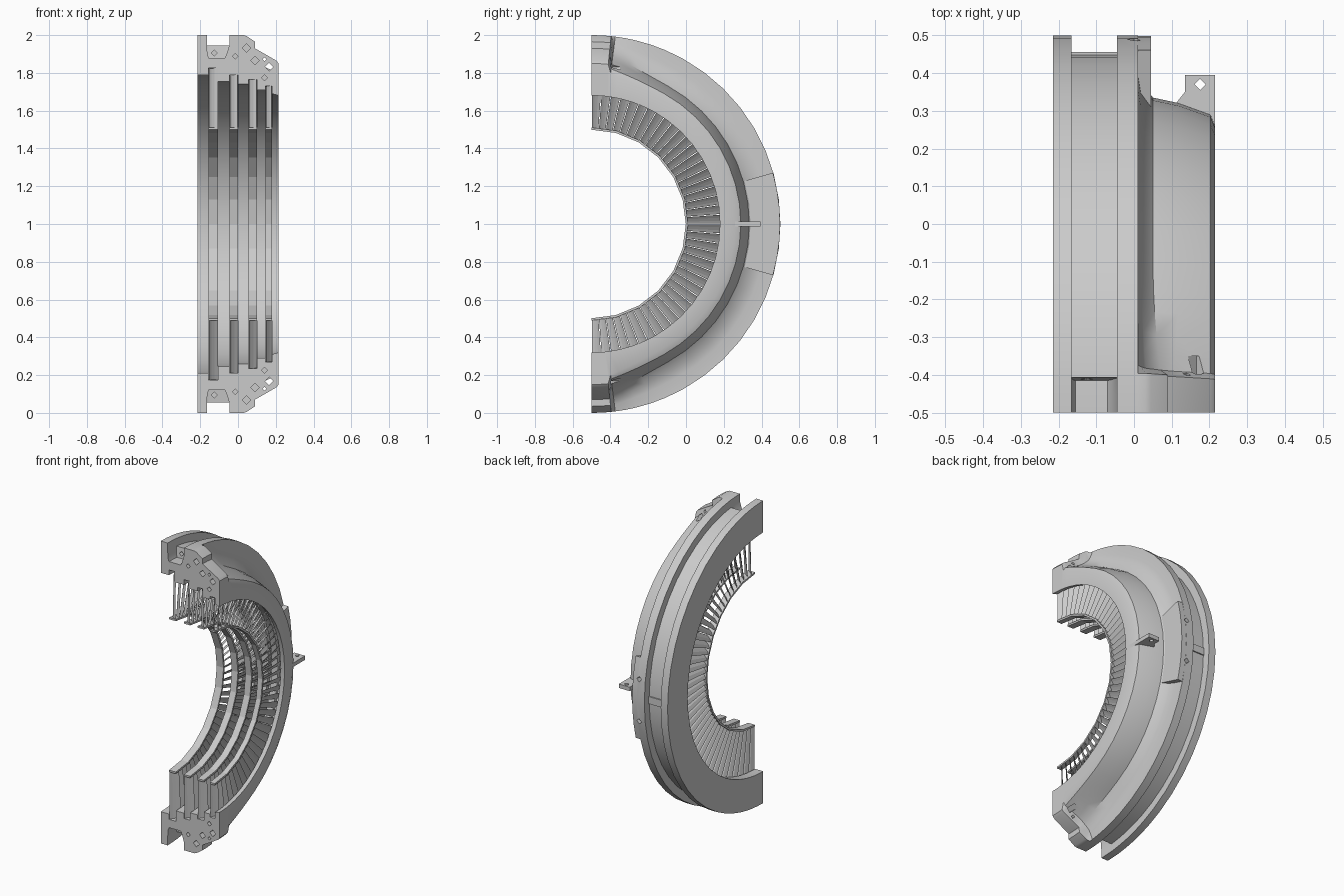
import bpy, bmesh, math
from mathutils import Matrix, Vector

if "Cube" in bpy.data.objects:
    bpy.data.objects.remove(bpy.data.objects["Cube"])

CY, CZ = -0.5, 1.0          # axis of the half ring (runs along x)
H = math.pi / 2


def polar(x, r, a):
    return (x, CY + r * math.cos(a), CZ + r * math.sin(a))


def finish(name, bm, smooth=True, angle=32):
    bmesh.ops.recalc_face_normals(bm, faces=bm.faces)
    me = bpy.data.meshes.new(name)
    bm.to_mesh(me)
    bm.free()
    ob = bpy.data.objects.new(name, me)
    bpy.context.collection.objects.link(ob)
    bpy.ops.object.select_all(action='DESELECT')
    ob.select_set(True)
    bpy.context.view_layer.objects.active = ob
    if smooth:
        bpy.ops.object.shade_smooth_by_angle(angle=math.radians(angle))
    return ob


def loft(bm, sections):
    """Closed sections of equal length, bridged and capped."""
    rings = [[bm.verts.new(p) for p in s] for s in sections]
    n = len(rings[0])
    for a, b in zip(rings, rings[1:]):
        for i in range(n):
            j = (i + 1) % n
            bm.faces.new((a[i], a[j], b[j], b[i]))
    bm.faces.new(rings[0])
    bm.faces.new(rings[-1][::-1])


def arc_band(bm, x0, x1, r0, r1, a0, a1, seg):
    prof = [(x0, r0), (x1, r0), (x1, r1), (x0, r1)]
    loft(bm, [[polar(x, r, a0 + (a1 - a0) * i / seg) for x, r in prof]
              for i in range(seg + 1)])


def diamond(bm, centre, axis, radius, depth):
    """Four-sided drill centred on a point along an axis."""
    rot = Vector(axis).to_track_quat('Z', 'Y').to_matrix().to_4x4()
    bmesh.ops.create_cone(bm, cap_ends=True, segments=4, radius1=radius,
                          radius2=radius, depth=depth,
                          matrix=Matrix.Translation(centre) @ rot)


def drill(ob, cutter):
    m = ob.modifiers.new("holes", 'BOOLEAN')
    m.operation, m.solver, m.object = 'DIFFERENCE', 'EXACT', cutter
    bpy.context.view_layer.objects.active = ob
    bpy.ops.object.modifier_apply(modifier=m.name)


# rows: x start, x end, slot radius, casing radius after the slot
ROWS = [(-.155, -.105, .825, .755), (-.045, 0, .79, .74),
        (.055, .10, .765, .71), (.145, .18, .73, .69)]

# stepped bore of the casing with vane slots
bore = [(-.215, .79)]
for x0, x1, rs, rn in ROWS:
    bore += [(x0, bore[-1][1]), (x0, rs), (x1, rs), (x1, rn)]
bore.append((.215, .68))

# outer skin: running shape and thick joint-pad shape at the split
skin = [(.215, .76), (.203, .79), (.12, .82), (.05, .835), (.018, .88), (.01, .93)]
pad = [(.215, .85), (.203, .865), (.09, .93), (.09, .965), (.045, .995), (.03, 1.0)]
flange = [(.01, 1.0), (-.045, 1.0)]
groove = [(-.045, .949), (-.06, .949), (-.07, .949), (-.155, .949), (-.162, .949), (-.165, .949)]
pocket = [(-.045, .949), (-.06, .90), (-.07, .88), (-.155, .88), (-.162, .90), (-.165, .949)]
end_flange = [(-.165, 1.0), (-.215, 1.0)]


def mix(p, q, w):
    return [(a + (c - a) * w, b + (d - b) * w) for (a, b), (c, d) in zip(p, q)]


def section(a):
    t = H - abs(a)
    if t < .105:
        w = 1.0
    else:
        k = min(1, (t - .105) / .40)
        w = .55 * (1 - k) ** 2 if t > .125 else .6
    deep = 1.0 if t < .098 else 0.0
    prof = bore + mix(skin, pad, w) + flange + mix(groove, pocket, deep) + end_flange
    return [polar(x, r, a) for x, r in prof]


# casing
offs = [0, .05, .097, .0985, .104, .126, .18, .24, .32, .40, .505]
offs += [.505 + (H - .505) * i / 8 for i in range(1, 9)]
angles = [-H + t for t in offs] + [H - t for t in reversed(offs[:-1])]
bm = bmesh.new()
loft(bm, [section(a) for a in angles])
casing = finish("casing", bm)

# flange boss on the outside, mid height
bm = bmesh.new()
arc_band(bm, .005, .045, .80, .998, -.275, .275, 6)
boss = finish("flange_boss", bm)

# lifting lug
bm = bmesh.new()
lug_xy = [(.10, .25), (.115, .325), (.135, .35), (.135, .395), (.215, .395), (.215, .20)]
loft(bm, [[(x, y, z) for x, y in lug_xy] for z in (.988, 1.014)])
lug = finish("lifting_lug", bm, smooth=False)

# bolt holes: split faces, boss and lug
bm = bmesh.new()
HOLES = [(-.125, .905, .016, .3), (-.015, .888, .015, .12), (.045, .932, .022, .12),
         (.09, .866, .022, .12), (.165, .832, .022, .3), (.14, .775, .016, .12),
         (.14, .872, .011, .3)]
for x, r, rad, d in HOLES:
    for s in (-1, 1):
        diamond(bm, (x, CY, CZ + s * r), (0, 1, 0), rad, d)
for a in (-.14, .14):
    diamond(bm, polar(0, 1.0, a), (0, math.cos(a), math.sin(a)), .018, .12)
diamond(bm, (.175, .37, 1.0), (0, 0, 1), .015, .2)
cutter = finish("hole_cutter", bm, smooth=False)
cutter.hide_render = True
for ob in (casing, boss, lug):
    drill(ob, cutter)
bpy.data.objects.remove(cutter)

# key bar across the groove
bm = bmesh.new()
arc_band(bm, -.166, -.044, .93, .956, -.025, .025, 1)
finish("groove_key", bm, smooth=False)

# four rows of staggered vanes with inner shrouds
N = 42
for k, (x0, x1, rs, rn) in enumerate(ROWS):
    xm, hx = (x0 + x1) / 2, (x1 - x0) / 2 - .002
    pitch = math.pi / N
    # cambered blade outline: (axial -1..1, fraction of the pitch)
    blade = [(-1, -.46), (-.5, -.02), (.2, .28), (1, .46), (.2, .16), (-.5, -.16)]
    bm = bmesh.new()
    for i in range(N):
        a = -H + (i + .5) * pitch
        loft(bm, [[polar(xm + u * hx, r, a + v * pitch) for u, v in blade]
                  for r in (.505, rs + .004)])
    finish("vane_row_%d" % (k + 1), bm, smooth=False)
    bm = bmesh.new()
    arc_band(bm, x0, x1, .499, .511, -H, H, 12)
    finish("inner_shroud_%d" % (k + 1), bm, smooth=False)
